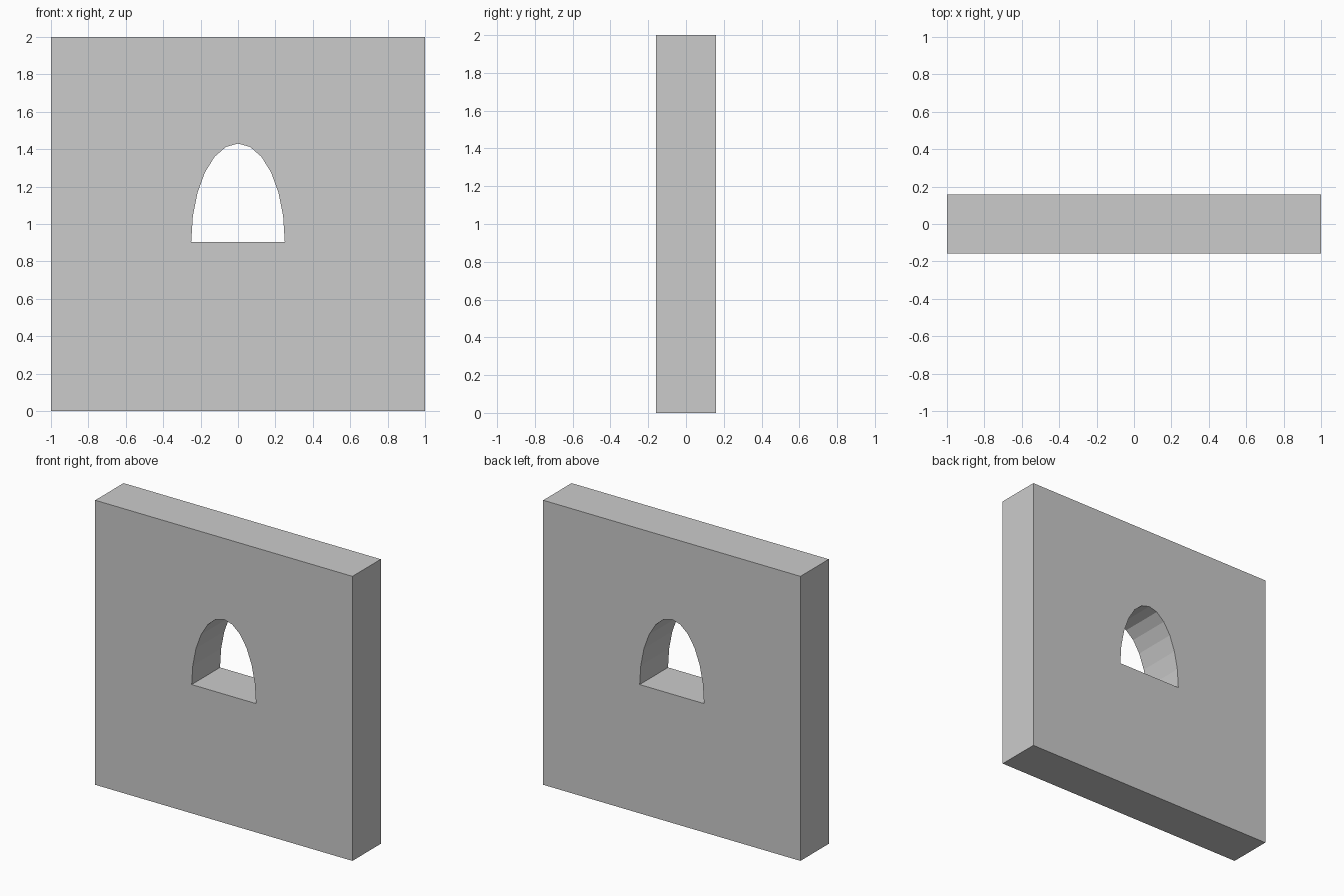
import bpy, bmesh, math

if "Cube" in bpy.data.objects:
    bpy.data.objects.remove(bpy.data.objects["Cube"])


def prism(name, outline, depth):
    """Extrude an (x, z) outline along y, centred on y = 0."""
    bm = bmesh.new()
    face = bm.faces.new([bm.verts.new((x, -depth / 2, z)) for x, z in outline])
    new = bmesh.ops.extrude_face_region(bm, geom=[face])["geom"]
    verts = [v for v in new if isinstance(v, bmesh.types.BMVert)]
    bmesh.ops.translate(bm, verts=verts, vec=(0, depth, 0))
    bmesh.ops.recalc_face_normals(bm, faces=bm.faces)
    mesh = bpy.data.meshes.new(name)
    bm.to_mesh(mesh)
    bm.free()
    obj = bpy.data.objects.new(name, mesh)
    bpy.context.collection.objects.link(obj)
    return obj


THICKNESS = 0.315
SILL, HALF_WIDTH, RISE, STEPS = 0.905, 0.25, 0.525, 12

# Wall slab
wall = prism("wall", [(-1, 0), (1, 0), (1, 2), (-1, 2)], THICKNESS)

# Arched window opening: half ellipse on a flat sill
angles = [math.pi * i / STEPS for i in range(STEPS + 1)]
arch = [(HALF_WIDTH * math.cos(a), SILL + RISE * math.sin(a)) for a in angles]
cutter = prism("window_cutter", arch, THICKNESS * 2)
cutter.hide_render = True
cutter.display_type = 'WIRE'

cut = wall.modifiers.new("window", 'BOOLEAN')
cut.operation = 'DIFFERENCE'
cut.solver = 'EXACT'
cut.object = cutter
